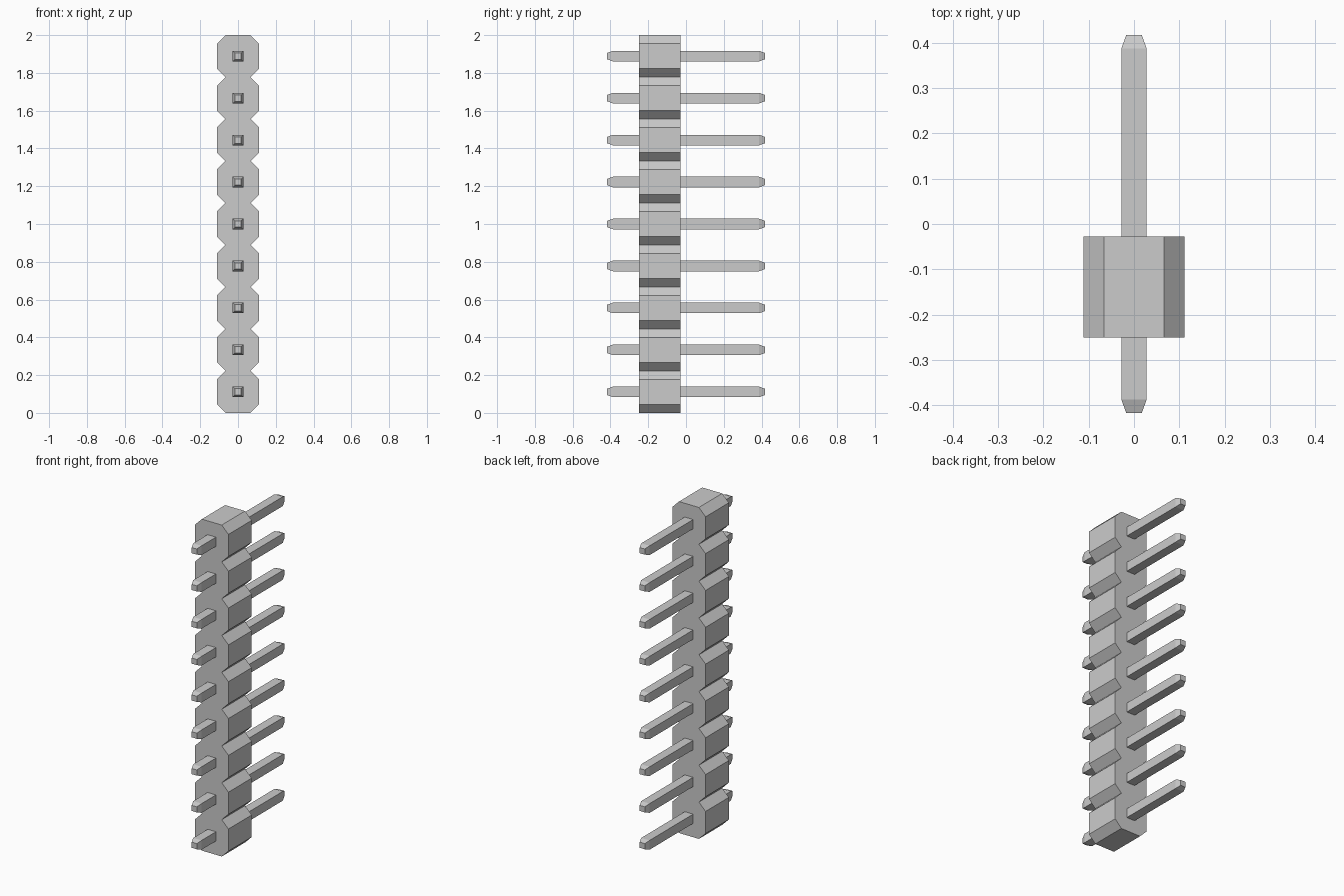
import bpy, bmesh

if "Cube" in bpy.data.objects:
    bpy.data.objects.remove(bpy.data.objects["Cube"])

COUNT = 9
PITCH = 2 / COUNT
HALF = PITCH / 2          # half width of the housing
CUT = 0.0445              # chamfer at each housing corner
BODY_Y = (-0.25, -0.028)
PIN_LEN, PIN_SHOULDER = 0.417, 0.387
PIN_HALF, TIP_HALF = 0.028, 0.017


def loft(name, rings):
    """Join matching rings of points into a closed solid."""
    bm = bmesh.new()
    loops = [[bm.verts.new(p) for p in ring] for ring in rings]
    n = len(loops[0])
    for a, b in zip(loops, loops[1:]):
        for i in range(n):
            j = (i + 1) % n
            bm.faces.new((a[i], a[j], b[j], b[i]))
    bm.faces.new(loops[0])
    bm.faces.new(loops[-1])
    bmesh.ops.recalc_face_normals(bm, faces=bm.faces)
    mesh = bpy.data.meshes.new(name)
    bm.to_mesh(mesh)
    bm.free()
    obj = bpy.data.objects.new(name, mesh)
    bpy.context.collection.objects.link(obj)
    return obj


# Housing: chamfered cells stacked into one notched outline, extruded along y
right = [(HALF - CUT, 0)]
for i in range(COUNT):
    z = i * PITCH
    right += [(HALF, z + CUT), (HALF, z + PITCH - CUT), (HALF - CUT, z + PITCH)]
outline = right + [(-x, z) for x, z in reversed(right)]
loft("housing", [[(x, y, z) for x, z in outline] for y in BODY_Y])

# Pins: square rods with tapered tips at both ends
SECTIONS = [(-PIN_LEN, TIP_HALF), (-PIN_SHOULDER, PIN_HALF),
            (PIN_SHOULDER, PIN_HALF), (PIN_LEN, TIP_HALF)]
for i in range(COUNT):
    z = (i + 0.5) * PITCH
    loft(f"pin_{i + 1}", [[(sx * h, y, z + sz * h)
                           for sx, sz in ((-1, -1), (1, -1), (1, 1), (-1, 1))]
                          for y, h in SECTIONS])
